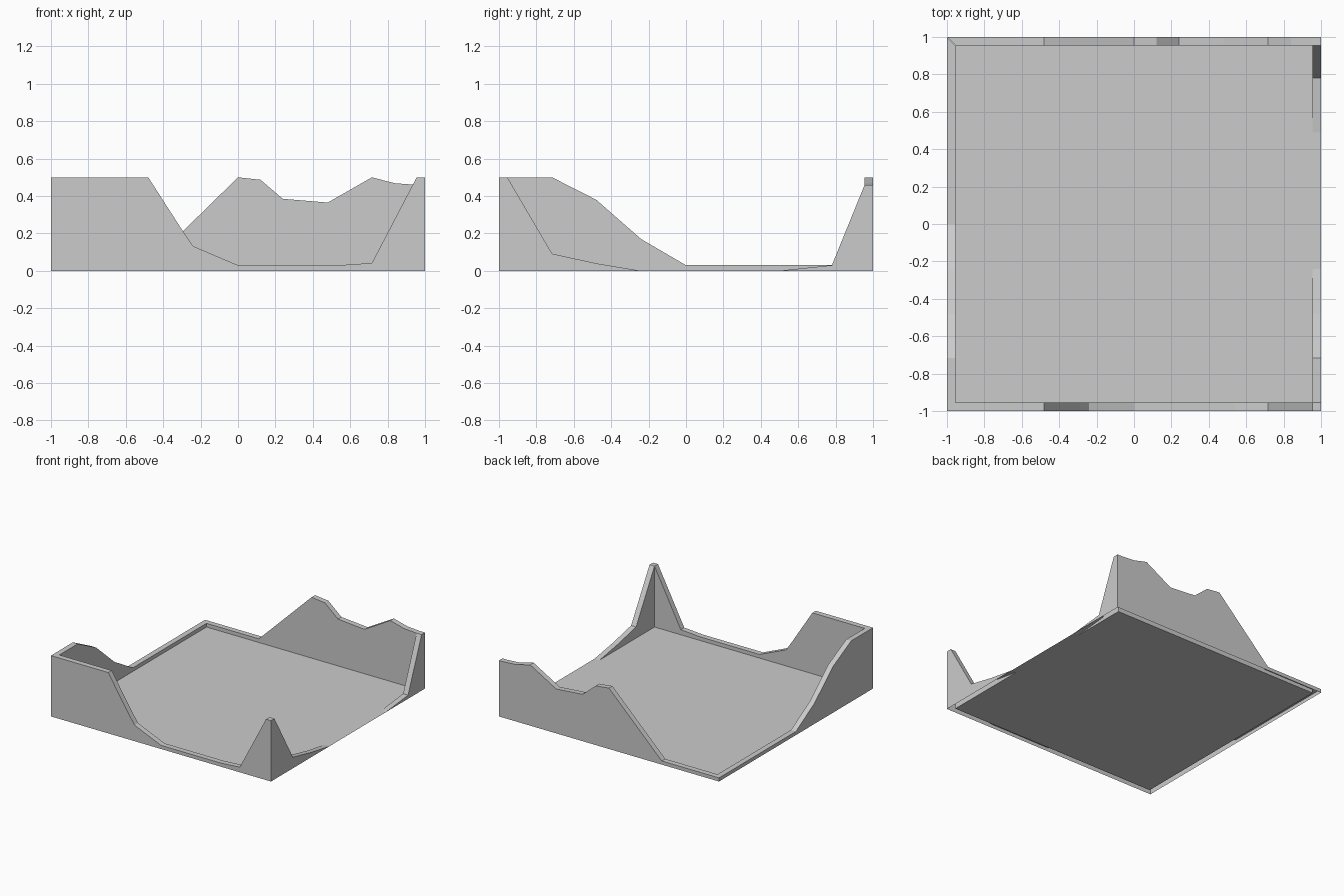
import bpy, bmesh, math
from mathutils import Matrix

if "Cube" in bpy.data.objects:
    bpy.data.objects.remove(bpy.data.objects["Cube"])

IN = 0.955  # inner face of the walls; outer face is at 1


def finish(bm, name):
    bmesh.ops.remove_doubles(bm, verts=bm.verts, dist=1e-5)
    mesh = bpy.data.meshes.new(name)
    bm.to_mesh(mesh)
    bm.free()
    obj = bpy.data.objects.new(name, mesh)
    bpy.context.collection.objects.link(obj)
    return obj


def wall(name, profile, turn):
    """Hollow wall, open below: outer face, sloping top, inner face, mitred ends."""
    bm = bmesh.new()
    pts = [(-1, profile[0][1])] + profile + [(1, profile[-1][1])]
    cols = []
    for t, h in pts:
        ti = max(-IN, min(IN, t))
        cols.append([(t, -1, 0), (t, -1, h), (ti, -IN, h), (ti, -IN, 0)])
    for a, b in zip(cols, cols[1:]):
        for i in range(3):
            # drop repeated corners and skip faces without area
            ring = list(dict.fromkeys((a[i], b[i], b[i + 1], a[i + 1])))
            if len(ring) > 2:
                bm.faces.new([bm.verts.new(p) for p in ring])
    bm.transform(Matrix.Rotation(turn * math.pi / 2, 4, 'Z'))
    return finish(bm, name)


def flip(profile):
    return [(-t, h) for t, h in reversed(profile)]


front = [(-IN, .5), (-.48, .5), (-.29, .205), (-.24, .132), (0, .03), (.54, .03),
         (.716, .042), (IN, .5)]
right = [(-IN, .5), (-.716, .092), (-.48, .04), (-.24, 0), (.49, 0), (.78, .03), (IN, .46)]
back = [(-IN, .03), (-.48, .03), (0, .5), (.12, .487), (.24, .385), (.48, .365),
        (.716, .5), (.84, .468), (IN, .46)]
left = [(-IN, .5), (-.716, .5), (-.48, .38), (-.24, .17), (0, .03), (IN, .03)]

# Four walls with uneven tops
wall("front_wall", front, 0)
wall("right_wall", right, 1)
wall("back_wall", flip(back), 2)
wall("left_wall", flip(left), 3)

# Floor
bm = bmesh.new()
bmesh.ops.create_grid(bm, x_segments=1, y_segments=1, size=IN)
finish(bm, "floor")
